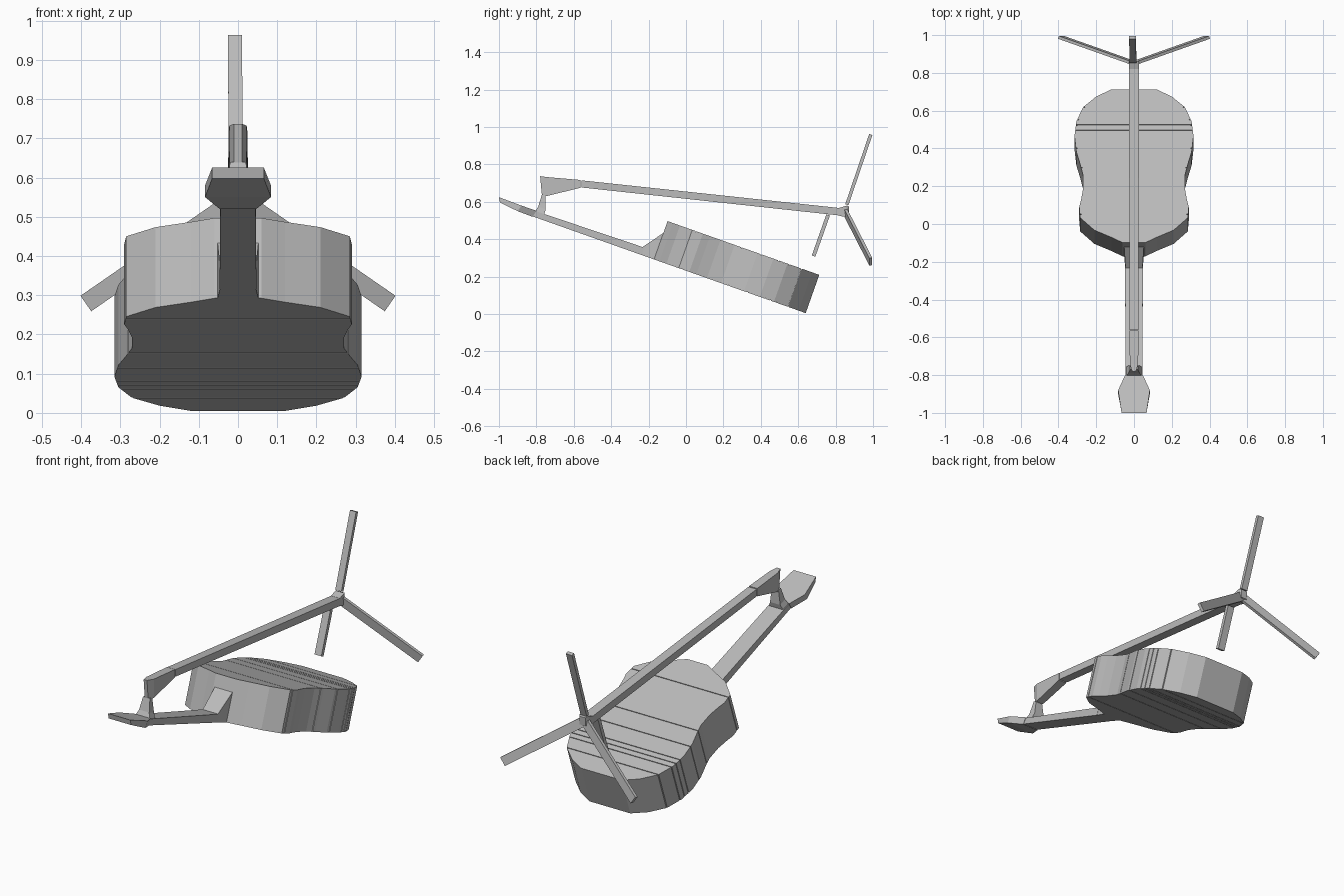
import bpy
from mathutils import Vector, Matrix

cube = bpy.data.objects.get("Cube")
if cube:
    bpy.data.objects.remove(cube)

# One plain grey for everything
grey = bpy.data.materials.new("plain grey")
grey.use_nodes = True
colour = (0.5, 0.5, 0.5, 1)
grey.diffuse_color = colour
grey.node_tree.nodes["Principled BSDF"].inputs["Base Color"].default_value = colour


def loft(name, rings):
    """Skin a row of four-cornered rings and close both ends."""
    verts = [p for ring in rings for p in ring]
    faces = [(3, 2, 1, 0), tuple(len(verts) - 4 + k for k in range(4))]
    for i in range(len(rings) - 1):
        a, b = i * 4, i * 4 + 4
        for k in range(4):
            n = (k + 1) % 4
            faces.append((a + k, a + n, b + n, b + k))
    mesh = bpy.data.meshes.new(name)
    mesh.from_pydata(verts, [], faces)
    mesh.materials.append(grey)
    obj = bpy.data.objects.new(name, mesh)
    bpy.context.collection.objects.link(obj)
    bpy.ops.object.select_all(action='DESELECT')
    bpy.context.view_layer.objects.active = obj
    obj.select_set(True)
    bpy.ops.object.mode_set(mode='EDIT')
    bpy.ops.mesh.select_all(action='SELECT')
    bpy.ops.mesh.normals_make_consistent(inside=False)
    bpy.ops.object.mode_set(mode='OBJECT')
    return obj


def ring(half, low, high):
    """Symmetric ring from a half width and two (y, z) points."""
    return [(-half, *low), (half, *low), (half, *high), (-half, *high)]


def bar(name, start, end, width, thick, side):
    """Straight bar with a rectangular section; side is the width direction."""
    start, end = Vector(start), Vector(end)
    along = (end - start).normalized()
    s = Vector(side)
    s = (s - along * s.dot(along)).normalized()
    t = along.cross(s)
    s, t = s * width / 2, t * thick / 2
    return loft(name, [[p - s - t, p + s - t, p + s + t, p - s + t] for p in (start, end)])


# Instrument axis: u runs from the tail up the neck, h is height above the back
def axis(u, h):
    return (0.64 - 0.943 * u + 0.334 * h, 0.005 + 0.334 * u + 0.943 * h)


# Body outline as (u, half width)
outline = [(0, .12), (.04, .2), (.10, .27), (.18, .305), (.26, .315), (.35, .305),
           (.42, .285), (.48, .27), (.56, .27), (.62, .28), (.66, .29), (.72, .285),
           (.79, .21), (.83, .12), (.86, .06)]


def half_at(u):
    for (a, wa), (b, wb) in zip(outline, outline[1:]):
        if a <= u <= b:
            return wa + (wb - wa) * (u - a) / (b - a)


# Body: blocks separated by fine seams
cuts = [0, .10, .17, .20, .23, .33, .44, .70, .86]
depth, gap = 0.217, 0.002
for i, (a, b) in enumerate(zip(cuts, cuts[1:])):
    a += gap if i else 0
    b -= gap if b < .86 else 0
    stations = [a] + [u for u, w in outline if a < u < b] + [b]
    loft(f"body_block_{i + 1}",
         [ring(half_at(u), axis(u, 0), axis(u, depth)) for u in stations])

# Core that closes the seams just under the surface
loft("body_core", [ring(half_at(u) - .008, axis(u, .004), axis(u, depth - .004))
                   for u, w in outline[1:-1]])

# Neck heel, neck and head
loft("neck_heel", [ring(.055, axis(.82, 0), axis(.82, .19)),
                   ring(.052, axis(.86, 0), axis(.86, .15)),
                   ring(.045, axis(.94, 0), axis(.94, .042))])
loft("neck", [ring(.047, axis(.93, 0), axis(.93, .042)),
              ring(.045, axis(1.56, 0), axis(1.55, .032))])
loft("head", [ring(.047, (-.82, .52), (-.80, .552)),
              ring(.084, (-.90, .55), (-.88, .58)),
              ring(.066, (-.995, .597), (-1, .625))])

# Stand: clamp on the neck, bracket, long rail
loft("neck_clamp", [ring(.045, (-.81, .54), (-.76, .525)),
                    ring(.03, (-.79, .575), (-.75, .56)),
                    ring(.02, (-.77, .64), (-.75, .635))])
loft("bracket", [ring(.010, (-.77, .63), (-.78, .737)),
                 ring(.022, (-.74, .632), (-.74, .732)),
                 ring(.024, (-.565, .675), (-.565, .717))])
loft("rail", [ring(.024, (-.56, .677), (-.56, .715)),
              ring(.026, (.84, .525), (.84, .565))])

# Tripod hub, three spokes and the short prop below the rail
loft("hub", [ring(.026, (.82, .525), (.82, .568)),
             ring(.026, (.85, .52), (.86, .58)),
             ring(.018, (.87, .53), (.872, .575))])
bar("upper_spoke", (-.005, .86, .585), (-.008, .988, .96), .036, .018, (1, 0, 0))
for label, sign in (("left", 1), ("right", -1)):
    bar(f"{label}_spoke", (sign * .01, .855, .54), (sign * .386, .988, .28),
        .048, .016, (sign * .57, 0, .82))
bar("rail_prop", (0, .76, .53), (0, .682, .31), .04, .02, (1, 0, 0))
